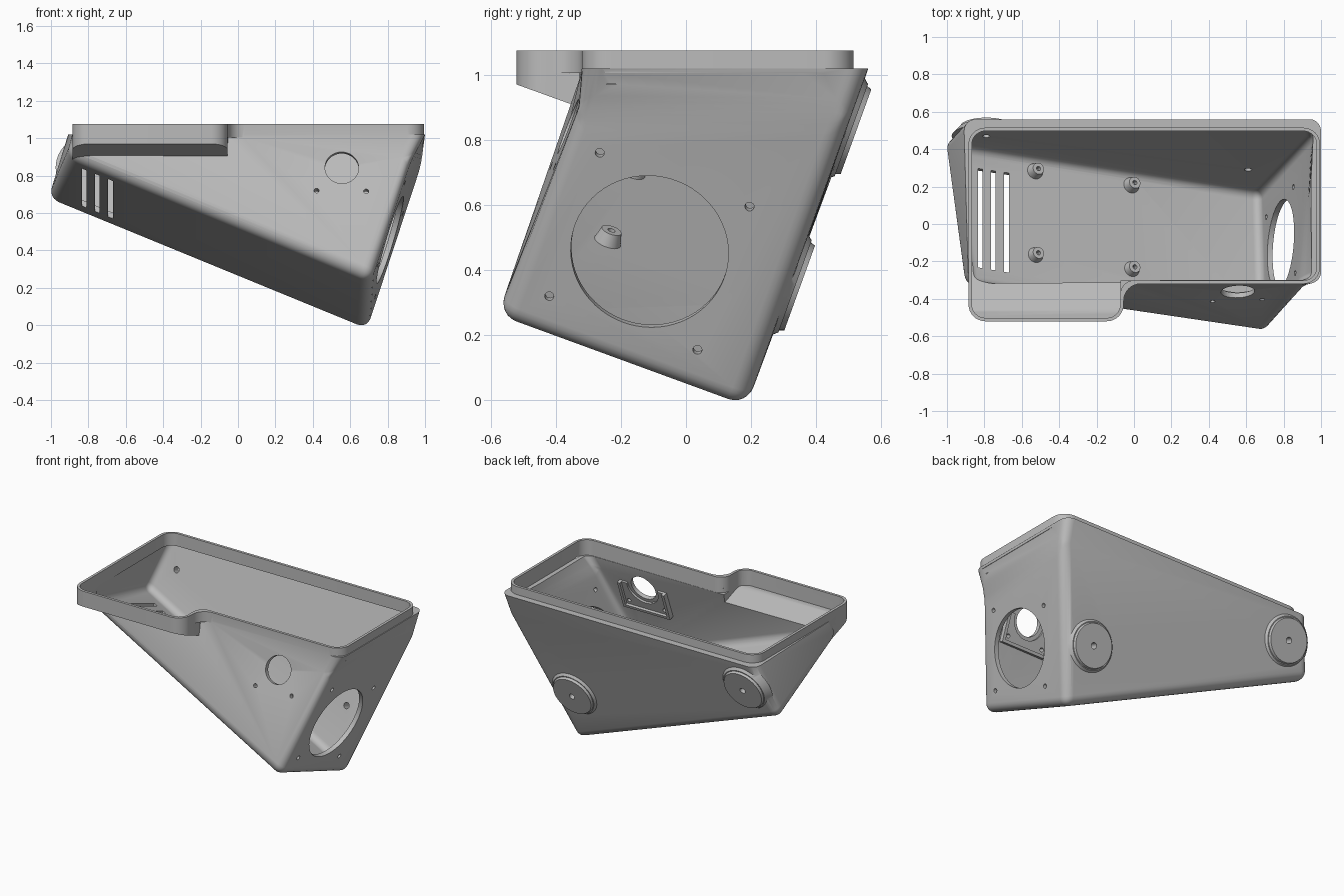
import bpy, bmesh, math
from mathutils import Vector, Matrix

old = bpy.data.objects.get("Cube")
if old:
    bpy.data.objects.remove(old, do_unlink=True)

grey = bpy.data.materials.new("plain_grey")
grey.use_nodes = True
COLOUR = (0.5, 0.5, 0.5, 1)
grey.diffuse_color = COLOUR
grey.node_tree.nodes["Principled BSDF"].inputs["Base Color"].default_value = COLOUR

# Axes of the tilted box
ALONG = Vector((1, -.153, -.41))
RISE = Vector((.33, .36, 1))
FRONT = Vector((0, -.94, .34))
BACK = -FRONT
FLOOR_UP = Vector((.40, .31, .86)).normalized()
FRONT_LOW = Vector((.71, -.585, .255))
BACK_LOW = Vector((.69, .18, -.025))
RIGHT = (BACK_LOW - FRONT_LOW).cross(RISE).normalized()


def finish(name, bm):
    bmesh.ops.recalc_face_normals(bm, faces=bm.faces)
    mesh = bpy.data.meshes.new(name)
    bm.to_mesh(mesh)
    bm.free()
    mesh.materials.append(grey)
    ob = bpy.data.objects.new(name, mesh)
    bpy.context.collection.objects.link(ob)
    return ob


def combine(target, tool, operation):
    mod = target.modifiers.new("cut", 'BOOLEAN')
    mod.operation, mod.object, mod.solver = operation, tool, 'EXACT'
    bpy.context.view_layer.objects.active = target
    bpy.ops.object.modifier_apply(modifier=mod.name)
    bpy.data.objects.remove(tool, do_unlink=True)


def cylinder(centre, axis, r1, r2, depth, sides=48):
    bm = bmesh.new()
    turn = Vector(axis).to_track_quat('Z', 'Y').to_matrix().to_4x4()
    bmesh.ops.create_cone(bm, cap_ends=True, segments=sides, radius1=r1, radius2=r2,
                          depth=depth, matrix=Matrix.Translation(centre) @ turn)
    return finish("cylinder", bm)


def box(centre, size, turn=Matrix()):
    bm = bmesh.new()
    bmesh.ops.create_cube(bm, size=1, matrix=Matrix.Translation(centre) @ turn
                          @ Matrix.Diagonal((*size, 1)))
    return finish("box", bm)


def prism(points, radius, low, high, floor=None):
    """Upright prism with rounded corners, optionally trimmed below a sloped floor."""
    bm = bmesh.new()
    base = bm.faces.new([bm.verts.new((x, y, low)) for x, y in points])
    top = bmesh.ops.extrude_face_region(bm, geom=[base])["geom"]
    for v in top:
        if isinstance(v, bmesh.types.BMVert):
            v.co.z = high
    upright = [e for e in bm.edges if abs(e.verts[0].co.z - e.verts[1].co.z) > .01]
    bmesh.ops.bevel(bm, geom=upright, offset=radius, segments=8, profile=.5, affect='EDGES')
    if floor:
        cut = bmesh.ops.bisect_plane(bm, geom=bm.verts[:] + bm.edges[:] + bm.faces[:],
                                     plane_co=floor, plane_no=(0, -.34, -.94), clear_outer=True)
        rim = [g for g in cut["geom_cut"] if isinstance(g, bmesh.types.BMEdge)]
        bmesh.ops.contextual_create(bm, geom=rim)
    return finish("prism", bm)


def tub(inset, radius):
    """Skewed tapering body; a positive inset gives the cavity."""
    bm = bmesh.new()
    corners = dict(
        a=FRONT_LOW, b=BACK_LOW, c=BACK_LOW - ALONG * 1.71, d=FRONT_LOW - ALONG * 1.62,
        fk=FRONT_LOW + RISE * .64, bk=BACK_LOW + RISE * .90,
        ft=(1, -.32, 1.03), bt=(1, .56, 1.03), ct=(-.91, .56, 1.03), dt=(-.885, -.32, 1.03))
    v = {k: bm.verts.new(p) for k, p in corners.items()}
    for loop in ("a b c d", "a d dt ft fk", "b bk bt ct c", "d c ct dt",
                 "a fk bk b", "fk ft bt bk", "ft dt ct bt"):
        bm.faces.new([v[k] for k in loop.split()])
    bmesh.ops.recalc_face_normals(bm, faces=bm.faces)
    bm.normal_update()
    moves = [(p, p.normal * p.calc_shell_factor() * inset) for p in bm.verts]
    for p, m in moves:
        p.co -= m
    tops = {v[k] for k in ("ft", "bt", "ct", "dt")}
    edges = [e for e in bm.edges if not set(e.verts) <= tops]
    bmesh.ops.bevel(bm, geom=edges, offset=radius, segments=6, profile=.5, affect='EDGES')
    return finish("tub", bm)


def rim_outline(t):
    left, right, notch = -.885 + t, .995 - t, -.055 - t
    back, front, bay = .515 - t, -.32 + t, -.52 + t
    return [(left, back), (left, bay), (notch, bay), (notch, front), (right, front), (right, back)]


def bay_outline(t):
    return [(-.885 + t, -.15), (-.885 + t, -.52 + t), (-.055 - t, -.52 + t), (-.055 - t, -.15)]


def on_front(x, z):
    return Vector((x, FRONT_LOW.y + .361 * (z - FRONT_LOW.z), z))


def on_right(y, z):
    rest = RIGHT.y * (y - FRONT_LOW.y) + RIGHT.z * (z - FRONT_LOW.z)
    return Vector((FRONT_LOW.x - rest / RIGHT.x, y, z))


def on_floor(x, y):
    return Vector((x, y, FRONT_LOW.z - .465 * (x - FRONT_LOW.x) - .36 * (y - FRONT_LOW.y) + .035))


# Outer body with mounting pads, side bay and rim
shell = tub(0, .06)
shell.name = "housing_shell"
PADS = [Vector((.61, .335, .36)), Vector((-.79, .508, .84))]
for p in PADS:
    combine(shell, cylinder(p - BACK * .02, BACK, .185, .15, .04), 'UNION')
    combine(shell, cylinder(p, BACK, .15, .138, .03), 'UNION')
combine(shell, prism(bay_outline(0), .09, .7, 1.085, (0, -.52, .98)), 'UNION')
combine(shell, prism(rim_outline(0), .09, 1.015, 1.085), 'UNION')

# Hollow interior
combine(shell, tub(.03, .045), 'DIFFERENCE')
combine(shell, prism(bay_outline(.018), .072, .7, 1.2, (0, -.52, 1.0)), 'DIFFERENCE')
combine(shell, prism(rim_outline(.018), .072, .98, 1.2), 'DIFFERENCE')

# Board standoffs on the floor
for x, y in ((-.525, .285), (-.01, .21), (-.525, -.165), (-.01, -.24)):
    foot = on_floor(x, y)
    combine(shell, cylinder(foot + FLOOR_UP * .012, FLOOR_UP, .045, .032, .05, 24), 'UNION')
    combine(shell, cylinder(foot + FLOOR_UP * .03, FLOOR_UP, .012, .012, .05, 16), 'DIFFERENCE')

# Large round opening and its screw holes on the right wall
for y, z, r in ((-.112, .467, .243), (-.265, .77, .014), (.195, .605, .014),
                (-.42, .33, .014), (.035, .165, .014)):
    combine(shell, cylinder(on_right(y, z), RIGHT, r, r, .16, 64 if r > .1 else 20), 'DIFFERENCE')

# Round opening and screw holes on the front wall
for x, z, r in ((.555, .855, .09), (.42, .73, .013), (.685, .73, .013)):
    combine(shell, cylinder(on_front(x, z), FRONT, r, r, .16), 'DIFFERENCE')

# Screw holes through the pads
for p in PADS:
    combine(shell, cylinder(p, BACK, .02, .02, .2, 24), 'DIFFERENCE')

# Vent slots through the floor
for i in range(3):
    x = -.822 + .07 * i
    low, high = -.25 - .012 * i, .315 - .01 * i
    middle = (low + high) / 2
    slot = box(on_floor(x, middle), (.025, high - low, .16),
               Matrix.Rotation(math.radians(-20), 4, 'X'))
    combine(shell, slot, 'DIFFERENCE')

# Raised bracket behind the front opening
LEAN = Matrix.Rotation(math.radians(-20), 4, 'X')
bracket = box(on_front(.555, .775) - FRONT * .036, (.35, .02, .2), LEAN)
bracket.name = "inner_bracket"
for x, z, w, h in ((.39, .775, .02, .2), (.72, .775, .02, .2), (.555, .69, .35, .02)):
    combine(bracket, box(on_front(x, z) - FRONT * .045, (w, .035, h), LEAN), 'UNION')
for x, z, r in ((.555, .855, .115), (.42, .73, .013), (.685, .73, .013)):
    combine(bracket, cylinder(on_front(x, z), FRONT, r, r, .2), 'DIFFERENCE')

# Rest on the ground and shade
lowest = min(v.co.z for v in shell.data.vertices)
for ob in (shell, bracket):
    for v in ob.data.vertices:
        v.co.z -= lowest
    ob.select_set(True)
bpy.context.view_layer.objects.active = shell
bpy.ops.object.shade_smooth_by_angle(angle=math.radians(30))
